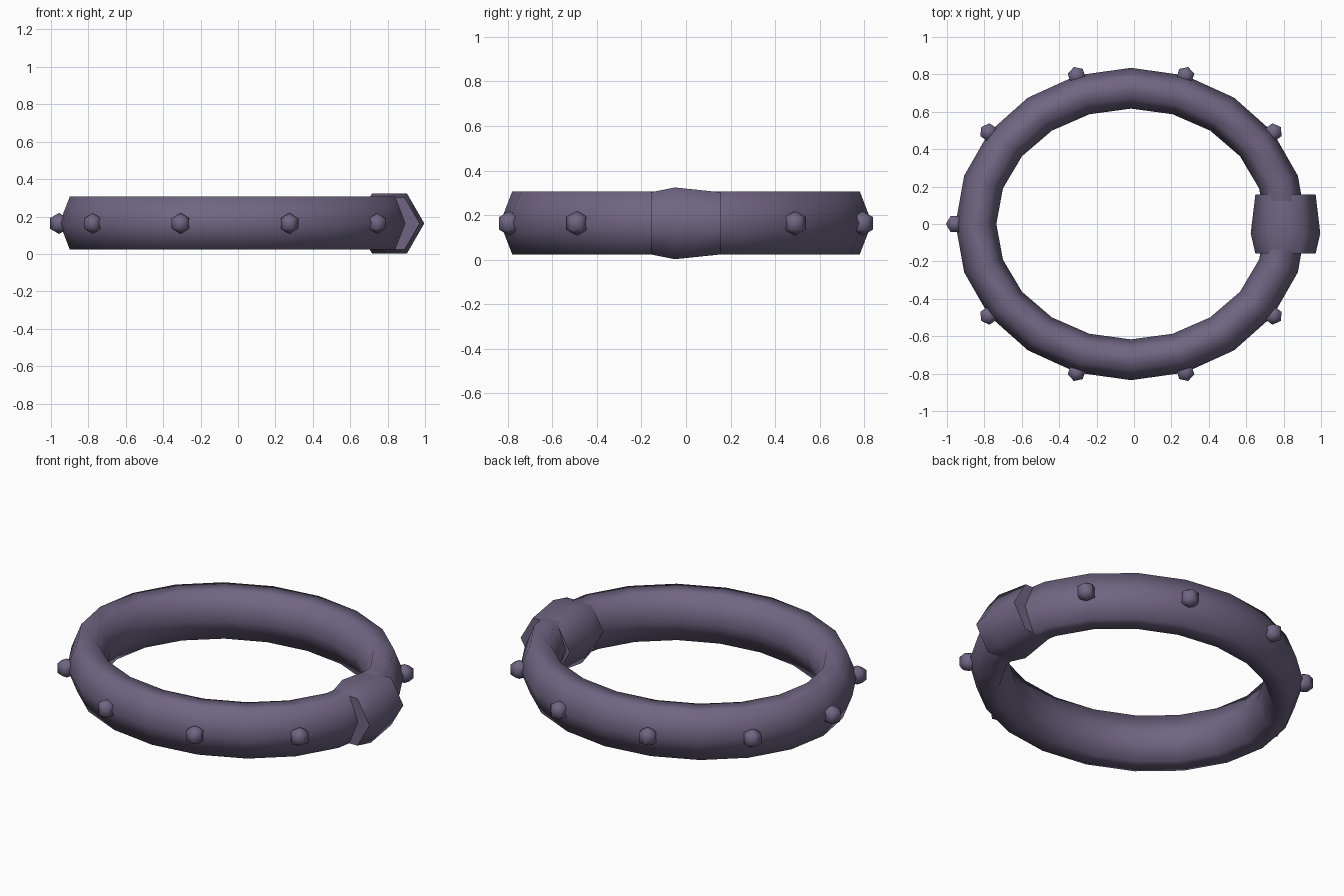
import bpy, bmesh, math
from mathutils import Matrix, Vector

if "Cube" in bpy.data.objects:
    bpy.data.objects.remove(bpy.data.objects["Cube"])

CX, CZ = -0.016, 0.163        # ring centre
A, B = 0.829, 0.726           # half axes of the tube's centre line
TUBE_R, TUBE_Z = 0.109, 0.163 # tube radius, sideways and upwards

mat = bpy.data.materials.new("dusky_violet")
mat.diffuse_color = (0.16, 0.13, 0.225, 1)
mat.use_nodes = True
mat.node_tree.nodes["Principled BSDF"].inputs["Base Color"].default_value = mat.diffuse_color


def finish(name, bm):
    bmesh.ops.recalc_face_normals(bm, faces=bm.faces[:])
    me = bpy.data.meshes.new(name)
    bm.to_mesh(me)
    bm.free()
    me.materials.append(mat)
    ob = bpy.data.objects.new(name, me)
    bpy.context.collection.objects.link(ob)
    return ob


def skin(bm, rings, closed):
    """Bridge successive vertex rings with smooth quads."""
    n, s = len(rings), len(rings[0])
    for i in range(n if closed else n - 1):
        p, q = rings[i], rings[(i + 1) % n]
        for j in range(s):
            k = (j + 1) % s
            bm.faces.new((p[j], p[k], q[k], q[j])).smooth = True


# Oval band: 20 segments with a six-sided section
bm = bmesh.new()
rings = []
for i in range(20):
    t = math.tau * i / 20
    ring = []
    for j in range(6):
        u = math.tau * j / 6
        d = TUBE_R * math.cos(u)
        ring.append(bm.verts.new((CX + (A + d) * math.cos(t),
                                  (B + d) * math.sin(t),
                                  CZ + 0.002 + TUBE_Z * math.sin(u))))
    rings.append(ring)
skin(bm, rings, True)
finish("band", bm)

# Clasp: six-sided barrel along y with flat ends
bm = bmesh.new()
rings = []
for y, r in ((-0.158, 0.161), (-0.05, 0.186), (0.158, 0.161)):
    rings.append([bm.verts.new((0.81 + r * math.cos(math.tau * j / 6), y,
                                CZ + r * math.sin(math.tau * j / 6)))
                  for j in range(6)])
skin(bm, rings, False)
for end in (rings[0], rings[-1]):
    bm.faces.new(end)
    for j in range(6):
        bm.edges.get((end[j], end[(j + 1) % 6])).smooth = False
finish("clasp", bm)

# Studs around the outside, leaving out the clasp position
bm = bmesh.new()
for i in range(1, 10):
    t = math.tau * i / 10
    pos = Vector((CX + (A + 0.112) * math.cos(t), (B + 0.108) * math.sin(t), CZ))
    bmesh.ops.create_uvsphere(
        bm, u_segments=6, v_segments=3, radius=0.056,
        matrix=Matrix.Translation(pos) @ Matrix.Rotation(t + math.pi / 6, 4, 'Z'))
for f in bm.faces:
    f.smooth = True
finish("studs", bm)
